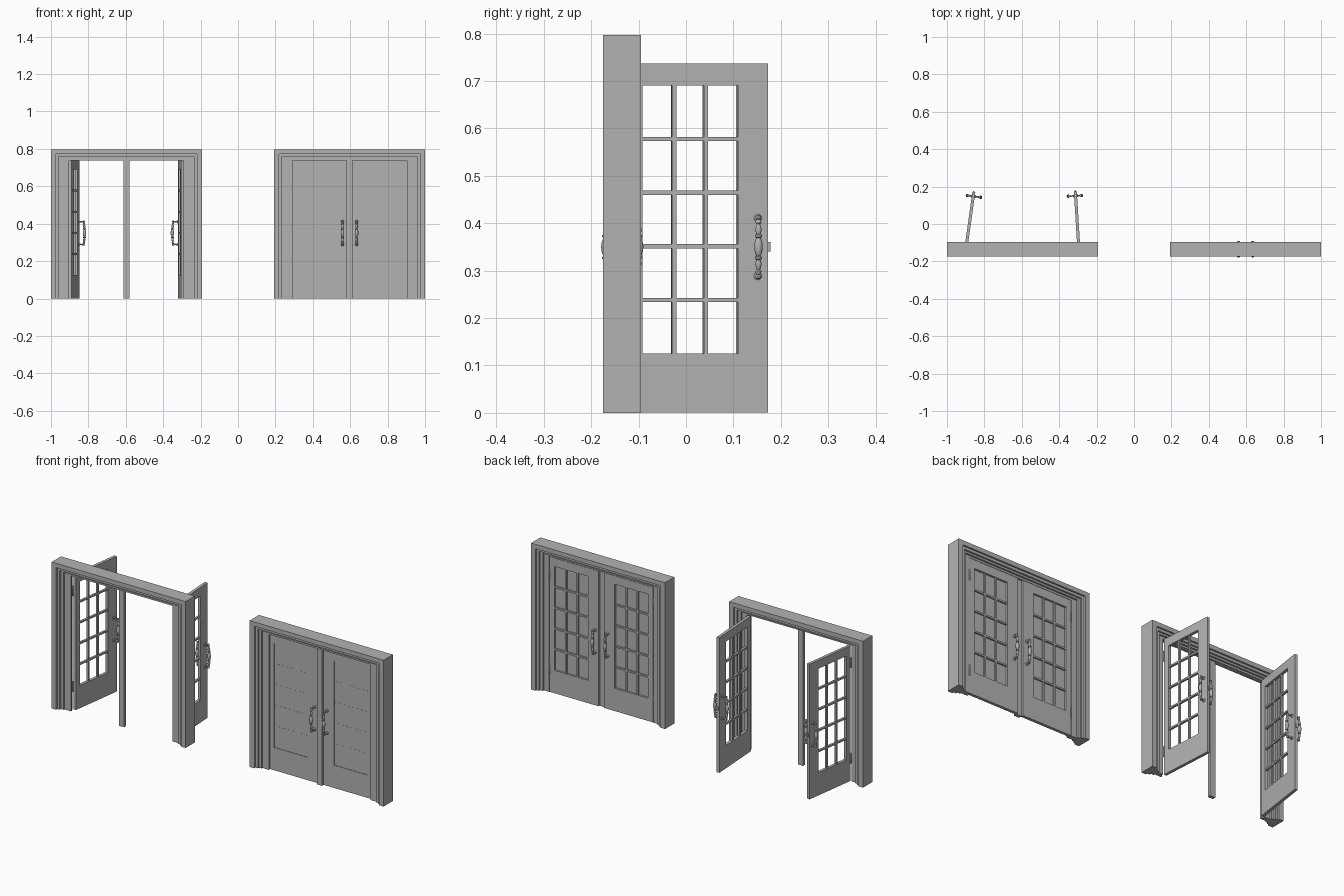
import bpy, bmesh
from math import radians, sin, cos, pi
from mathutils import Matrix, Vector

if "Cube" in bpy.data.objects:
    bpy.data.objects.remove(bpy.data.objects["Cube"])

H = 0.797          # frame height
HALF = 0.4035      # half width of one frame
LEAF_W, LEAF_H, LEAF_T = 0.297, 0.737, 0.016
HINGE_Y = -0.123   # back face of a closed leaf
WX0, WX1, WZ0, WZ1 = 0.031, 0.233, 0.125, 0.691   # window opening in a leaf

GREY = bpy.data.materials.new("dark_grey_paint")
GREY.diffuse_color = (0.45, 0.45, 0.45, 1)
GREY.use_nodes = True
GREY.node_tree.nodes["Principled BSDF"].inputs["Base Color"].default_value = GREY.diffuse_color


def finish(name, bm, mat=Matrix(), smooth=False):
    bm.transform(mat)
    bmesh.ops.recalc_face_normals(bm, faces=bm.faces)
    me = bpy.data.meshes.new(name)
    bm.to_mesh(me)
    bm.free()
    me.materials.append(GREY)
    ob = bpy.data.objects.new(name, me)
    bpy.context.collection.objects.link(ob)
    if smooth:
        bpy.ops.object.select_all(action='DESELECT')
        ob.select_set(True)
        bpy.context.view_layer.objects.active = ob
        bpy.ops.object.shade_smooth_by_angle(angle=radians(40))
    return ob


def add_box(bm, x0, x1, y0, y1, z0, z1):
    m = Matrix.Translation(((x0 + x1) / 2, (y0 + y1) / 2, (z0 + z1) / 2))
    m = m @ Matrix.Diagonal((x1 - x0, y1 - y0, z1 - z0, 1))
    bmesh.ops.create_cube(bm, size=1, matrix=m)


def bridge(bm, loops, cyclic=False):
    n = len(loops[0])
    for i in range(len(loops) - (0 if cyclic else 1)):
        a, b = loops[i], loops[(i + 1) % len(loops)]
        for j in range(n):
            k = (j + 1) % n
            bm.faces.new((a[j], a[k], b[k], b[j]))


def add_lathe(bm, profile, mat, n=12, bow=0):
    """Turn (radius, height) pairs around local z, optionally bowed in y."""
    loops = [[bm.verts.new(mat @ Vector((r * cos(2 * pi * j / n),
                                         r * sin(2 * pi * j / n) - bow * (h / .0675) ** 2, h)))
              for j in range(n)] for r, h in profile]
    bridge(bm, loops)
    bm.faces.new(loops[0])
    bm.faces.new(loops[-1])


# Stepped door surround: (inset at sides, inset at head, y)
SECTION = [(0, 0, -.175), (.0275, .024, -.175), (.0275, .024, -.1655), (.042, .038, -.1655),
           (.042, .038, -.156), (.058, .048, -.156), (.058, .048, -.149), (.0975, .059, -.149),
           (.0975, .059, -.1395), (.0895, .0585, -.1395), (.0895, .0585, -.123),
           (.058, .048, -.123), (.058, .048, -.1135), (.042, .038, -.1135), (.042, .038, -.104),
           (.0275, .024, -.104), (.0275, .024, -.095), (0, 0, -.095)]


def door_surround(name, cx):
    bm = bmesh.new()
    loops = []
    for side, top in ((-1, 0), (-1, 1), (1, 1), (1, 0)):
        loops.append([bm.verts.new((cx + side * (HALF - ds), y, (H - dt) * top))
                      for ds, dt, y in SECTION])
    bridge(bm, loops)
    bm.faces.new(loops[0])
    bm.faces.new(loops[-1])
    finish(name + "_surround", bm)
    # Centre post
    bm = bmesh.new()
    add_box(bm, cx - .0155, cx + .0155, -.151, -.133, 0, .74)
    finish(name + "_centre_post", bm)


# Half profile of the turned grip, mirrored about its middle: (radius, height)
GRIP = [(.009, 0), (.0085, .008), (.0065, .015), (.0045, .019), (.0075, .021), (.0075, .025),
        (.0045, .027), (.006, .033), (.0065, .038), (.005, .044), (.0035, .048), (.006, .051),
        (.006, .055), (.0035, .058), (.006, .061), (.006, .065), (.002, .0675)]


def door_leaf(name, hx, side, angle, glazed):
    m = (Matrix.Translation((hx, HINGE_Y, 0)) @ Matrix.Rotation(radians(angle) * side, 4, 'Z')
         @ Matrix.Diagonal((side, 1, 1, 1)))
    # Stiles and rails as one ring
    bm = bmesh.new()
    def rect(x0, x1, z0, z1, y):
        return [bm.verts.new(p) for p in ((x0, y, z0), (x1, y, z0), (x1, y, z1), (x0, y, z1))]
    bridge(bm, [rect(0, LEAF_W, .001, LEAF_H, -LEAF_T), rect(WX0, WX1, WZ0, WZ1, -LEAF_T),
                rect(WX0, WX1, WZ0, WZ1, 0), rect(0, LEAF_W, .001, LEAF_H, 0)], cyclic=True)
    finish(name + "_leaf", bm, m)
    # Glazing bars, 3 columns by 5 rows
    bm = bmesh.new()
    for i in (1, 2):
        x = WX0 + (WX1 - WX0) * i / 3
        add_box(bm, x - .0045, x + .0045, -.0135, -.0025, WZ0, WZ1)
    for i in range(1, 5):
        z = WZ0 + (WZ1 - WZ0) * i / 5
        add_box(bm, WX0, WX1, -.0138, -.0022, z - .0045, z + .0045)
    finish(name + "_glazing_bars", bm, m)
    if glazed:
        bm = bmesh.new()
        add_box(bm, WX0, WX1, -.0132, -.0105, WZ0, WZ1)
        finish(name + "_glass", bm, m)
    # Pull handles on both faces
    bm = bmesh.new()
    hxl, hz = LEAF_W - .022, .35
    full = [(r, -h) for r, h in reversed(GRIP[1:])] + GRIP
    for d, face, reach in ((-1, -LEAF_T, .031), (1, 0, .024)):
        add_lathe(bm, full, Matrix.Translation((hxl, face + d * reach, hz)), bow=d * .005)
        for dz in (-.061, .061):
            post = Matrix.Translation((hxl, face, hz + dz)) @ Matrix.Rotation(-d * pi / 2, 4, 'X')
            add_lathe(bm, [(.0085, 0), (.0085, .002), (.0045, .005), (.0037, .011),
                           (.0045, reach - .006), (.003, reach - .002)], post)
    finish(name + "_handles", bm, m, smooth=True)
    # Latch on the meeting edge
    if not glazed:
        bm = bmesh.new()
        add_box(bm, LEAF_W, LEAF_W + .005, -.012, -.004, .34, .36)
        finish(name + "_latch", bm, m)
    # Hinge knuckles on the pivot line
    bm = bmesh.new()
    for z in (.125, .645):
        add_lathe(bm, [(.002, -.029), (.0033, -.027), (.0033, .027), (.002, .029)],
                  Matrix.Translation((0, .001, z)))
    finish(name + "_hinges", bm, m, smooth=True)


# Open pair on the left, closed pair on the right
for label, cx, angles in (("open_doors", -.5965, (82, 86.5)), ("closed_doors", .5965, (0, 0))):
    door_surround(label, cx)
    for side, word, ang in ((1, "left", angles[0]), (-1, "right", angles[1])):
        hinge = .313 - (.004 if ang else 0)
        door_leaf(f"{label}_{word}", cx - side * hinge, side, ang, ang == 0)
